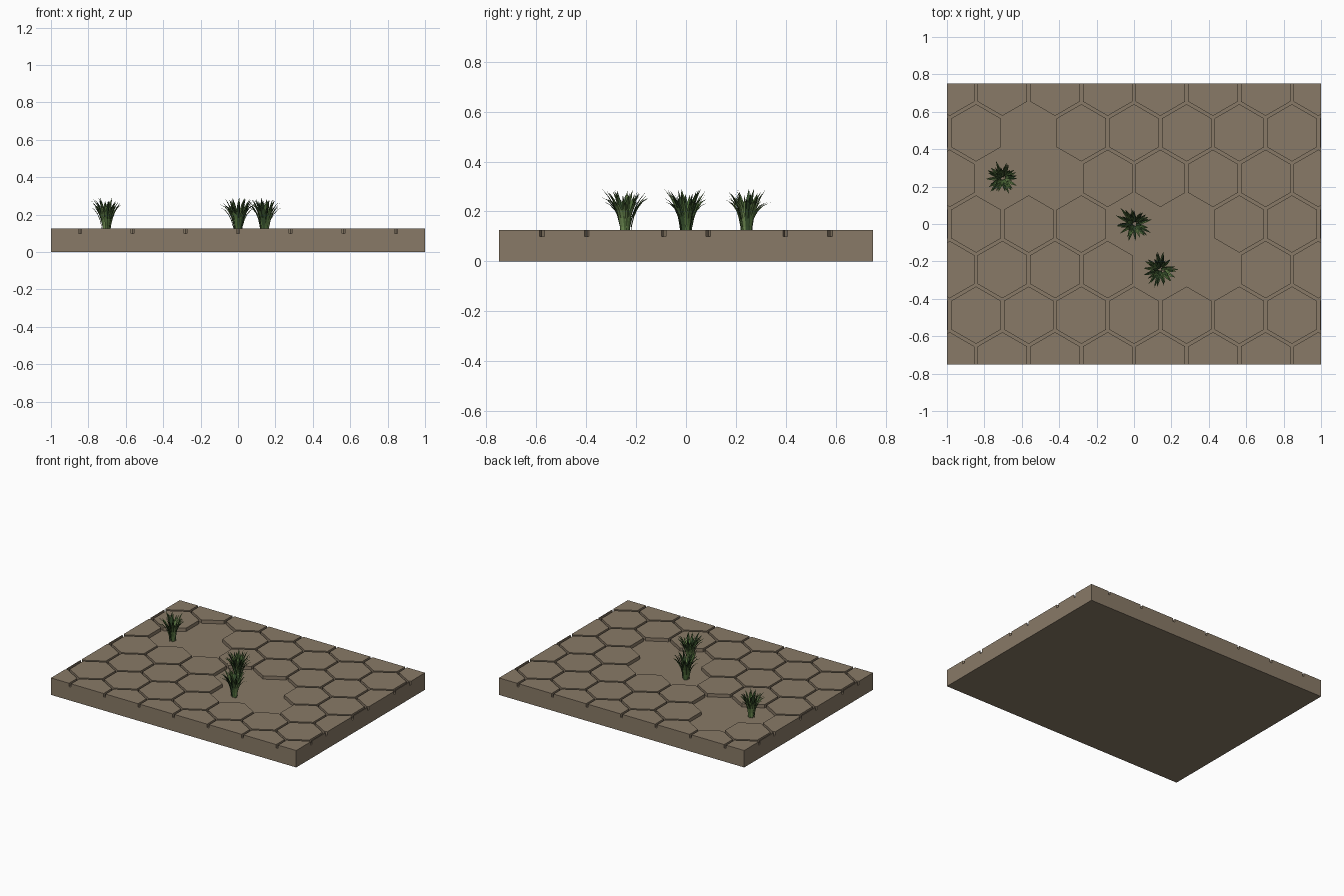
import bpy, bmesh, math, random
from mathutils import Vector

if "Cube" in bpy.data.objects:
    bpy.data.objects.remove(bpy.data.objects["Cube"])

random.seed(4)
PITCH = 0.2815           # spacing of hexagons along x
ROW = PITCH * math.sqrt(3) / 2
FLOOR, TOP = 0.10, 0.125
HX, HY = 1.0, 0.75


def material(name, rgb):
    m = bpy.data.materials.new(name)
    m.diffuse_color = (*rgb, 1)
    m.use_nodes = True
    m.node_tree.nodes["Principled BSDF"].inputs["Base Color"].default_value = m.diffuse_color
    return m


stone = material("brown stone", (0.25, 0.195, 0.135))
greens = [material("dark green", (0.035, 0.075, 0.025)),
          material("mid green", (0.075, 0.145, 0.04)),
          material("light green", (0.15, 0.25, 0.08))]


def finish(bm, name, mats):
    me = bpy.data.meshes.new(name)
    bm.to_mesh(me)
    bm.free()
    for m in mats:
        me.materials.append(m)
    ob = bpy.data.objects.new(name, me)
    bpy.context.collection.objects.link(ob)
    return ob


def clip(poly, axis, sign, limit):
    """Cut a 2D polygon, keeping the side where sign*coord <= limit."""
    out = []
    for i, p in enumerate(poly):
        q = poly[(i + 1) % len(poly)]
        a, b = sign * p[axis] - limit, sign * q[axis] - limit
        if a <= 0:
            out.append(p)
        if a * b < 0:
            out.append(p.lerp(q, a / (a - b)))
    return out


# slab under the tiles
bm = bmesh.new()
bmesh.ops.create_cube(bm, size=1)
for v in bm.verts:
    v.co = (v.co.x * 2 * HX, v.co.y * 2 * HY, (v.co.z + 0.5) * FLOOR)
finish(bm, "floor_slab", [stone])

# hexagonal paving tiles, with some missing; keys are (row, half pitches along x)
missing = {(2, -4), (1, -5), (1, -3), (0, 0), (0, 2), (-1, 1), (-1, 3)}
R = (PITCH - 0.016) / math.sqrt(3)
bm = bmesh.new()
for row in range(-3, 4):
    for k in range(-9, 10):
        if (k - row) % 2 or (row, k) in missing:
            continue
        c = Vector((k * PITCH / 2, row * ROW))
        poly = [c + Vector((R * math.cos(a), R * math.sin(a)))
                for a in (math.radians(30 + 60 * i) for i in range(6))]
        for axis, lim in ((0, HX), (1, HY)):
            for s in (1, -1):
                poly = clip(poly, axis, s, lim)
        if len(poly) < 3:
            continue
        lo = [bm.verts.new((p.x, p.y, FLOOR)) for p in poly]
        hi = [bm.verts.new((p.x, p.y, TOP)) for p in poly]
        bm.faces.new(hi)
        for i in range(len(poly)):
            j = (i + 1) % len(poly)
            bm.faces.new((lo[i], lo[j], hi[j], hi[i]))
finish(bm, "hex_tiles", [stone])


def blade(bm, ang, reach, height, width, droop, mat):
    """Arching pointed leaf, folded slightly along its middle."""
    out = Vector((math.cos(ang), math.sin(ang), 0))
    side = Vector((-out.y, out.x, 0))
    start = out * random.uniform(0.006, 0.024)
    n = 5
    rows = []
    for i in range(n + 1):
        t = i / n
        p = start + out * reach * t ** 1.8
        p.z = height * (t * (1 + droop) - droop * t ** 3)
        w = width * (0.45 + 1.5 * t) * (1 - t ** 2.2)
        if i == n:
            rows.append([bm.verts.new(p)])
        else:
            fold = Vector((0, 0, 0.25 * w)) - out * 0.25 * w
            rows.append([bm.verts.new(p - side * w + fold), bm.verts.new(p),
                         bm.verts.new(p + side * w + fold)])
    for a, b in zip(rows, rows[1:]):
        for s in (0, 1):
            vs = (a[s], a[s + 1], b[s + 1], b[s]) if len(b) == 3 else (a[s], a[s + 1], b[0])
            bm.faces.new(vs).material_index = mat


# leafy clumps growing where tiles are missing
spots = [(-PITCH * 2.5, ROW), (0, 0), (PITCH / 2, -ROW)]
for n, (x, y) in enumerate(spots):
    bm = bmesh.new()
    # rings of leaves: count, reach, height, droop
    for count, reach, height, droop in ((12, 0.075, 0.155, 0.35), (13, 0.065, 0.185, 0.1),
                                        (9, 0.035, 0.188, 0.05)):
        off = random.uniform(0, 6.28)
        for i in range(count):
            blade(bm, off + math.tau * i / count + random.uniform(-0.2, 0.2),
                  reach * random.uniform(0.8, 1.2), height * random.uniform(0.86, 1.04),
                  random.uniform(0.008, 0.011), droop, random.choice((0, 0, 1, 1, 1, 2)))
    ob = finish(bm, f"plant_{n + 1}", greens)
    ob.location = (x, y, FLOOR)
